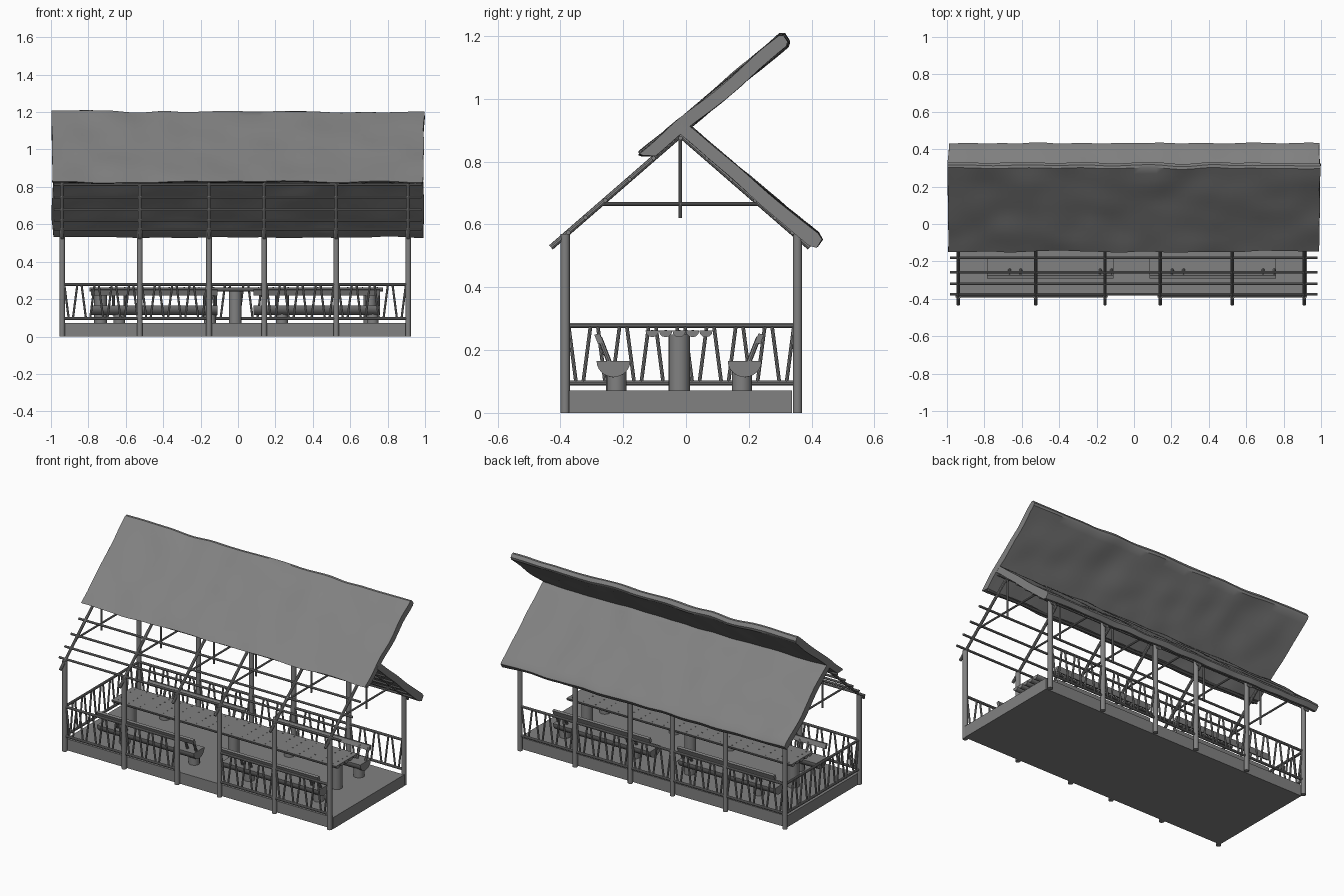
import bpy, bmesh, math
from mathutils import Vector, noise

if "Cube" in bpy.data.objects:
    bpy.data.objects.remove(bpy.data.objects["Cube"])

wood = bpy.data.materials.new("grey wood")
wood.diffuse_color = (0.22, 0.22, 0.22, 1)
wood.use_nodes = True
wood.node_tree.nodes["Principled BSDF"].inputs["Base Color"].default_value = wood.diffuse_color

YC = -0.018                      # centre line of the frame
POST_X = [-0.94, -0.525, -0.155, 0.14, 0.525, 0.91]
FRONT_Y, BACK_Y = -0.385, 0.355


def finish(name, bm):
    bmesh.ops.recalc_face_normals(bm, faces=bm.faces)
    me = bpy.data.meshes.new(name)
    bm.to_mesh(me)
    bm.free()
    me.materials.append(wood)
    me.polygons.foreach_set("use_smooth", [True] * len(me.polygons))
    me.set_sharp_from_angle(angle=math.radians(35))
    ob = bpy.data.objects.new(name, me)
    bpy.context.collection.objects.link(ob)
    return ob


def poles(name, segments, r, sides=10):
    """Round poles between pairs of points, as one object."""
    bm = bmesh.new()
    for a, b in segments:
        a, b = Vector(a), Vector(b)
        d = b - a
        new = bmesh.ops.create_cone(bm, cap_ends=True, segments=sides,
                                    radius1=r, radius2=r, depth=d.length)["verts"]
        rot = d.to_track_quat('Z', 'Y').to_matrix().to_4x4()
        bmesh.ops.transform(bm, matrix=rot, verts=new)
        bmesh.ops.translate(bm, vec=(a + b) / 2, verts=new)
    return finish(name, bm)


def sweep(bm, profile, x0, x1, steps=1, wave=0.0):
    """Extrude a closed (y, z) profile along x, optionally uneven."""
    rings = []
    for i in range(steps + 1):
        x = x0 + (x1 - x0) * i / steps
        ring = []
        for y, z in profile:
            p = Vector((x, y, z))
            if wave:
                p += noise.noise_vector(p * 6) * wave
            ring.append(bm.verts.new(p))
        rings.append(ring)
    n = len(profile)
    for a, b in zip(rings, rings[1:]):
        for j in range(n):
            bm.faces.new((a[j], a[(j + 1) % n], b[(j + 1) % n], b[j]))
    bm.faces.new(rings[0])
    bm.faces.new(rings[-1])


def resample(pts, step):
    out = []
    for a, b in zip(pts, pts[1:] + pts[:1]):
        a, b = Vector(a), Vector(b)
        n = max(1, round((b - a).length / step))
        out += [tuple(a.lerp(b, k / n)) for k in range(n)]
    return out


def half_log(y, z, r, depth, sides=10):
    return [(y + r * math.cos(math.pi * k / sides),
             z - depth * math.sin(math.pi * k / sides)) for k in range(sides + 1)]


# Floor platform
bm = bmesh.new()
sweep(bm, [(-0.372, 0), (0.337, 0), (0.337, 0.072), (-0.372, 0.072)], -0.94, 0.925)
finish("floor", bm)

# Posts
poles("posts", [((x, y, 0), (x, y, 0.57)) for x in POST_X for y in (FRONT_Y, BACK_Y)], 0.015, 12)

# Roof frame: rafters, ties, hanging posts, purlins
RIDGE = 0.885
rafters, ties, kings, purlins = [], [], [], []
for x in POST_X:
    for s in (-1, 1):
        rafters.append(((x, YC, RIDGE), (x, YC + s * 0.412, 0.527)))
    ties.append(((x, YC - 0.258, 0.665), (x, YC + 0.258, 0.665)))
    kings.append(((x, YC, 0.62), (x, YC, 0.885)))
for s in (-1, 1):
    for d in (0.085, 0.162, 0.239, 0.302, 0.357):
        z = RIDGE - 0.87 * d
        purlins.append(((-0.985, YC + s * d, z), (0.98, YC + s * d, z)))
purlins.append(((-0.985, YC, 0.875), (0.98, YC, 0.875)))
poles("rafters", rafters, 0.009)
poles("tie_beams", ties, 0.006)
poles("king_posts", kings, 0.006)
poles("purlins", purlins, 0.007)

# Roof slabs, the front one lifted open
front_slab = [(-0.148, 0.827), (0.297, 1.202), (0.312, 1.202), (0.326, 1.182),
              (0.322, 1.167), (-0.095, 0.819), (-0.138, 0.822)]
back_slab = [(-0.03, 0.895), (-0.012, 0.922), (0.008, 0.914), (0.42, 0.572),
             (0.432, 0.553), (0.414, 0.529), (0.39, 0.537), (-0.018, 0.884)]
for name, prof in (("front_roof", front_slab), ("back_roof", back_slab)):
    bm = bmesh.new()
    sweep(bm, resample(prof, 0.04), -0.992, 0.992, 50, 0.009)
    finish(name, bm)

# Railings with alternately leaning pickets; front middle bay and right end are open
rails, pickets = [], []


def railing(a, b):
    a, b = Vector(a), Vector(b)
    d = (b - a).normalized()
    length = (b - a).length
    for z in (0.095, 0.279):
        rails.append((a + Vector((0, 0, z)), b + Vector((0, 0, z))))
    n = max(2, round(length / 0.047))
    for i in range(n):
        p = a + d * (length * (i + 0.5) / n)
        lean = d * (0.012 if i % 2 else -0.012)
        pickets.append((p - lean + Vector((0, 0, 0.095)), p + lean + Vector((0, 0, 0.279))))


for i, (x0, x1) in enumerate(zip(POST_X, POST_X[1:])):
    railing((x0, BACK_Y, 0), (x1, BACK_Y, 0))
    if i != 2:
        railing((x0, FRONT_Y, 0), (x1, FRONT_Y, 0))
railing((POST_X[0], FRONT_Y, 0), (POST_X[0], BACK_Y, 0))
poles("rails", rails, 0.008)
poles("pickets", pickets, 0.0058, 8)

# Long table of half logs with nail heads, on stump legs
bm = bmesh.new()
nails = []
T0, T1 = -0.795, 0.775
for k in range(5):
    y = -0.022 + (k - 2) * 0.0428
    sweep(bm, half_log(y, 0.262, 0.0214, 0.021, 6), T0, T1)
    for i in range(20):
        x = T0 + 0.03 + i * (T1 - T0 - 0.06) / 19
        nails.append(((x, y, 0.258), (x, y, 0.264)))
finish("table_top", bm)
poles("table_nails", nails, 0.004, 6)
poles("table_legs", [((x, -0.022, 0.07), (x, -0.022, 0.25)) for x in (-0.735, -0.015, 0.705)], 0.034, 16)

# Benches: half log seat, leaning back board, stakes, stump legs
for side, s in (("front", 1), ("back", -1)):
    def my(y):
        return y if s == 1 else -0.044 - y
    for label, cx in (("left", -0.448), ("right", 0.422)):
        bm = bmesh.new()
        sweep(bm, half_log(my(-0.231), 0.166, 0.054, 0.052, 12), cx - 0.338, cx + 0.338)
        finish(f"{side}_{label}_bench_seat", bm)
        bm = bmesh.new()
        back = [(-0.292, 0.249), (-0.275, 0.253), (-0.264, 0.225), (-0.28, 0.219)]
        sweep(bm, [(my(y), z) for y, z in back], cx - 0.338, cx + 0.338)
        finish(f"{side}_{label}_bench_back", bm)
        legs = [cx - 0.187, cx + 0.298]
        poles(f"{side}_{label}_bench_legs",
              [((x, my(-0.222), 0.07), (x, my(-0.222), 0.135)) for x in legs], 0.032, 14)
        poles(f"{side}_{label}_bench_stakes",
              [((x + o, my(-0.275), 0.24), (x + o, my(-0.226), 0.115))
               for x in legs for o in (-0.03, 0.03)], 0.008, 8)
